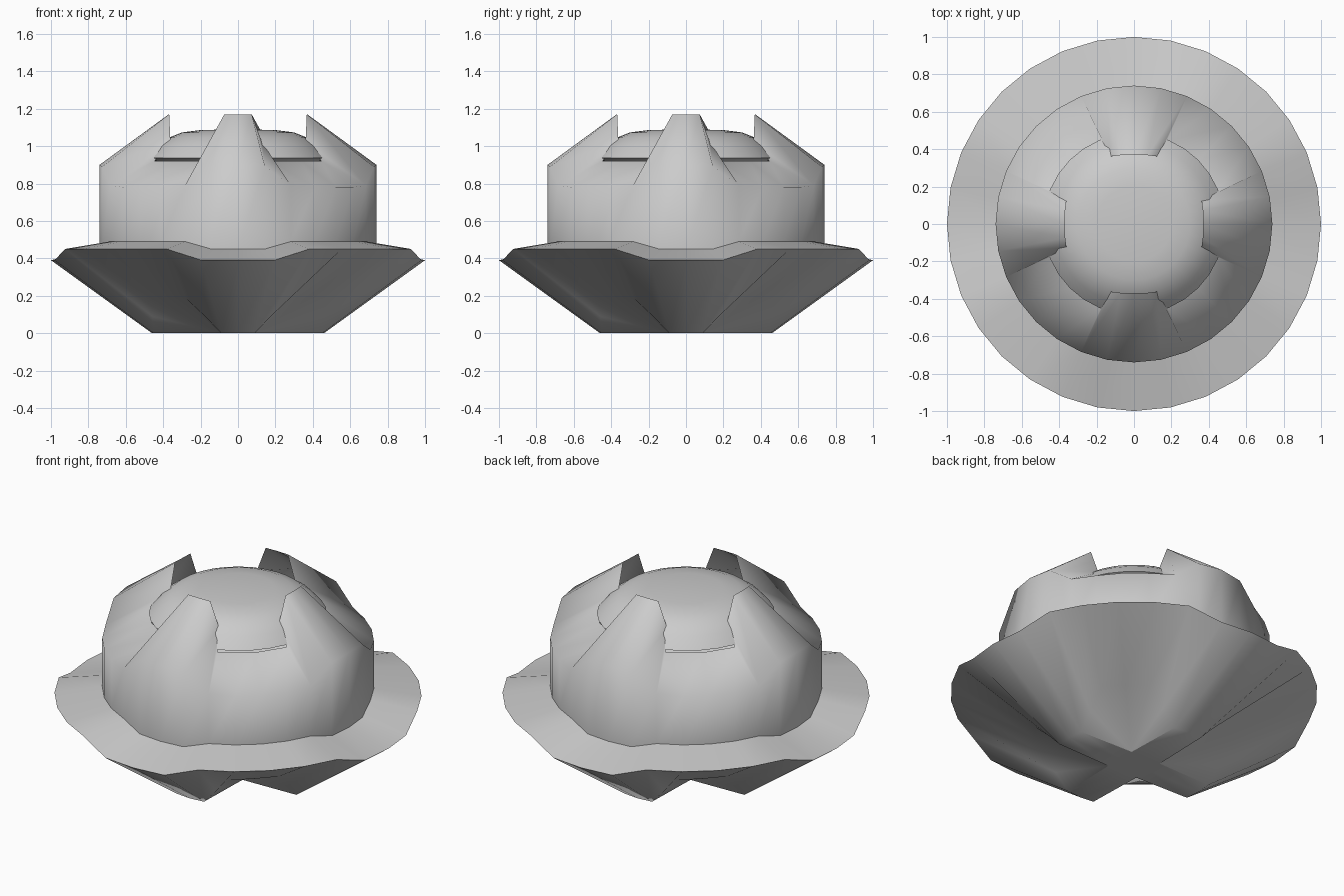
import bpy, bmesh, math

if "Cube" in bpy.data.objects:
    bpy.data.objects.remove(bpy.data.objects["Cube"], do_unlink=True)

grey = bpy.data.materials.new("light_grey")
grey.use_nodes = True
colour = (0.6, 0.6, 0.6, 1)
grey.diffuse_color = colour
grey.node_tree.nodes["Principled BSDF"].inputs["Base Color"].default_value = colour

STEPS = (0, 11.25, 22.5, 33.75, 45)


def ring(radii, heights, angles=STEPS):
    """Mirror half a quadrant, axis to diagonal, into a closed ring of points."""
    half = list(zip(radii, heights, angles))
    quadrant = half + [(r, z, 90 - a) for r, z, a in half[3:0:-1]]
    points = []
    for turn in range(4):
        for r, z, a in quadrant:
            t = math.radians(a + 90 * turn)
            points.append((r * math.cos(t), r * math.sin(t), z))
    return points


def loft(name, rings, smooth_angle):
    """Skin a stack of rings, listed from bottom to top."""
    bm = bmesh.new()
    rows = [[bm.verts.new(p) for p in points] for points in rings]
    for low, high in zip(rows, rows[1:]):
        n = len(low)
        for i in range(n):
            j = (i + 1) % n
            bm.faces.new((low[i], low[j], high[j], high[i]))
    bmesh.ops.remove_doubles(bm, verts=bm.verts, dist=0.0005)
    bmesh.ops.dissolve_degenerate(bm, edges=bm.edges, dist=0.0005)
    mesh = bpy.data.meshes.new(name)
    bm.to_mesh(mesh)
    bm.free()
    obj = bpy.data.objects.new(name, mesh)
    bpy.context.collection.objects.link(obj)
    mesh.materials.append(grey)
    bpy.ops.object.select_all(action="DESELECT")
    obj.select_set(True)
    bpy.context.view_layer.objects.active = obj
    bpy.ops.object.shade_smooth_by_angle(angle=math.radians(smooth_angle))
    return obj


def flat(value):
    return (value,) * 5


# Shared edges between the parts
rim = ring(flat(1.0), (0.39, 0.39, 0.45, 0.45, 0.45))
wall_base = ring(flat(0.74), (0.45, 0.45, 0.49, 0.49, 0.49))
wall_top = ring(flat(0.74), (0.9, 0.89, 0.79, 0.78, 0.78))

# Bowl: cross-shaped foot with four legs, arched between them, flaring to the rim
centre = ring(flat(0), flat(0))
cross = ring((0.1, 0.141, 0.141, 0.141, 0.141), flat(0), (0, 45, 45, 45, 45))
legs = ring((0.46, 0.46, 0.49, 0.55, 0.54), (0, 0, 0.09, 0.19, 0.19),
            (0, 11.25, 21, 31, 45))
loft("bowl", [centre, cross, legs, rim], 45)

# Brim: wavy sloping ledge from the rim up to the wall
loft("brim", [rim, wall_base], 60)

# Drum: upright wall closing into four raised petals with gaps on the diagonals
petals = ring((0.37, 0.375, 0.383, 0.48, 0.48), (1.17, 1.17, 1.02, 0.92, 0.92),
              (0, 11.25, 19.5, 21.5, 45))
loft("drum_with_petals", [wall_base, wall_top, petals], 65)

# Dome: shallow cap sitting inside the petals
profile = ((0.44, 0.92), (0.485, 0.937), (0.43, 1.0), (0.37, 1.045),
           (0.3, 1.073), (0.2, 1.086), (0, 1.09))
loft("dome", [ring(flat(r), flat(z)) for r, z in profile], 50)
